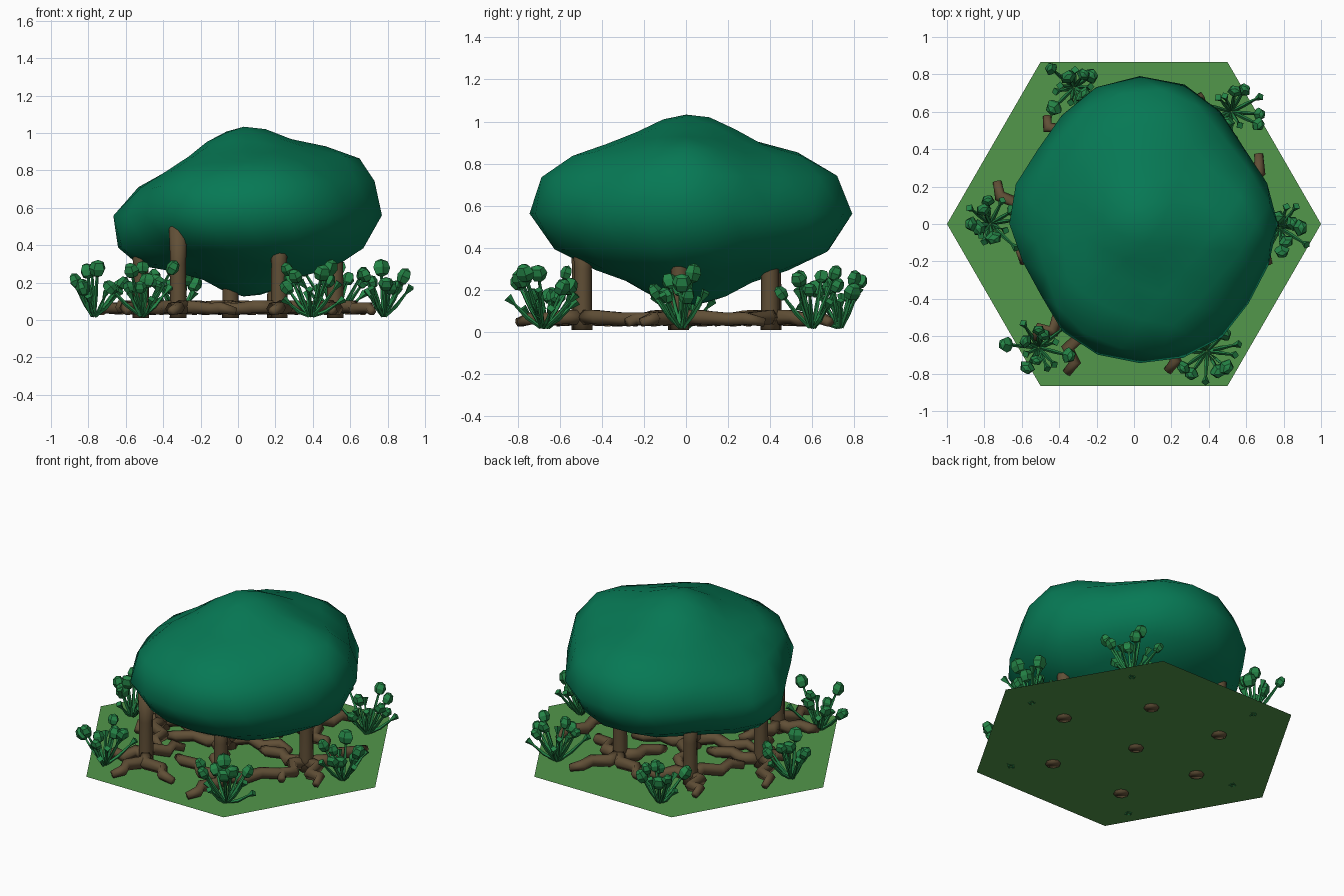
import bpy, bmesh, math, random
from mathutils import Vector, Matrix

random.seed(11)
if "Cube" in bpy.data.objects:
    bpy.data.objects.remove(bpy.data.objects["Cube"])


def material(name, rgb):
    m = bpy.data.materials.new(name)
    m.use_nodes = True
    m.diffuse_color = (*rgb, 1)
    m.node_tree.nodes["Principled BSDF"].inputs["Base Color"].default_value = (*rgb, 1)
    return m


GRASS = material("grass green", (0.085, 0.31, 0.07))
CANOPY = material("canopy green", (0.002, 0.19, 0.09))
BARK = material("bark brown", (0.118, 0.078, 0.037))
SHRUB = material("shrub green", (0.018, 0.23, 0.062))


def finish(bm, name, mat, smooth=False):
    bmesh.ops.recalc_face_normals(bm, faces=bm.faces)
    mesh = bpy.data.meshes.new(name)
    bm.to_mesh(mesh)
    bm.free()
    mesh.materials.append(mat)
    ob = bpy.data.objects.new(name, mesh)
    bpy.context.collection.objects.link(ob)
    for p in mesh.polygons:
        p.use_smooth = smooth
    return ob


def tube(bm, path, radii, sides):
    """Closed faceted tube swept along a path."""
    rings = []
    for i, p in enumerate(path):
        t = (path[min(i + 1, len(path) - 1)] - path[max(i - 1, 0)]).normalized()
        ref = Vector((1, 0, 0)) if abs(t.z) > 0.9 else Vector((0, 0, 1))
        u = t.cross(ref).normalized()
        v = t.cross(u)
        ring = []
        for k in range(sides):
            a = math.tau * k / sides
            ring.append(bm.verts.new(p + radii[i] * (u * math.cos(a) + v * math.sin(a))))
        rings.append(ring)
    for a, b in zip(rings, rings[1:]):
        for k in range(sides):
            n = (k + 1) % sides
            bm.faces.new((a[k], a[n], b[n], b[k]))
    bm.faces.new(rings[0])
    bm.faces.new(rings[-1])


def polar(angle, r, z=0.0):
    a = math.radians(angle)
    return Vector((r * math.cos(a), r * math.sin(a), z))


# Flat hexagonal ground
bm = bmesh.new()
bm.faces.new([bm.verts.new(polar(60 * k, 1, 0.02)) for k in range(6)])
finish(bm, "ground_tile", GRASS)

# Lumpy canopy: a coarse sphere pushed out to a soft union of ellipsoids
lumps = [  # centre, radii
    ((0.06, 0.02, 0.58), (0.40, 0.42, 0.46)),
    ((0.47, 0.0, 0.60), (0.33, 0.38, 0.34)),
    ((-0.40, 0.04, 0.50), (0.32, 0.36, 0.25)),
    ((0.05, -0.40, 0.59), (0.56, 0.38, 0.27)),
    ((0.05, 0.45, 0.58), (0.48, 0.38, 0.29)),
    ((0.22, -0.22, 0.58), (0.42, 0.42, 0.33)),
    ((0.22, 0.25, 0.57), (0.39, 0.40, 0.29)),
    ((-0.14, 0.24, 0.56), (0.40, 0.40, 0.29)),
    ((-0.12, -0.15, 0.58), (0.38, 0.38, 0.30)),
]
core = Vector((0.03, 0.0, 0.56))


def ray_exit(d, centre, radii):
    o = Vector([(core[i] - centre[i]) / radii[i] for i in range(3)])
    e = Vector([d[i] / radii[i] for i in range(3)])
    a, b, c = e.dot(e), o.dot(e), o.dot(o) - 1
    disc = b * b - a * c
    return max(0.0, (-b + math.sqrt(disc)) / a) if disc > 0 else 0.0


bm = bmesh.new()
bmesh.ops.create_icosphere(bm, subdivisions=3, radius=1)
for v in bm.verts:
    d = v.co.normalized()
    reach = sum(ray_exit(d, *l) ** 14 for l in lumps) ** (1 / 14)
    v.co = core + d * reach * 1.01
bmesh.ops.smooth_vert(bm, verts=bm.verts, factor=0.5,
                      use_axis_x=True, use_axis_y=True, use_axis_z=True)
finish(bm, "canopy", CANOPY, smooth=True)

# Trunks with long crooked surface roots
trunks = [  # position, root angles and lengths
    (-0.04, -0.03, ((20, 0.38), (110, 0.36), (200, 0.4), (290, 0.34))),
    (0.52, -0.03, ((320, 0.27), (68, 0.43), (175, 0.36), (265, 0.25))),
    (0.20, 0.40, ((62, 0.33), (150, 0.35), (330, 0.33), (240, 0.3))),
    (-0.32, 0.41, ((135, 0.22), (20, 0.35), (250, 0.38))),
    (-0.52, -0.04, ((131, 0.34), (244, 0.18), (10, 0.35), (300, 0.33))),
    (-0.32, -0.50, ((265, 0.3), (205, 0.24), (73, 0.28), (330, 0.35))),
    (0.22, -0.49, ((165, 0.42), (48, 0.45), (265, 0.3))),
]
for n, (x, y, roots) in enumerate(trunks):
    base = Vector((x, y, 0))
    bm = bmesh.new()
    heights = [0.01, 0.1, 0.3, 0.5]
    tube(bm, [base + Vector((0, 0, h)) for h in heights], [0.045, 0.044, 0.042, 0.05], 8)
    for k, (angle, length) in enumerate(roots):
        side = polar(angle + 90, 0.05 * (-1) ** k)
        path = [base + Vector((0, 0, 0.07)),
                base + polar(angle, length * 0.3, 0.07) + side,
                base + polar(angle, length * 0.55, 0.06) - side * 0.4,
                base + polar(angle, length * 0.8, 0.065) + side * 0.5,
                base + polar(angle, length, 0.045) - side * 0.3]
        tube(bm, path, [0.04, 0.038, 0.036, 0.033, 0.023], 6)
    finish(bm, f"trunk_and_roots_{n + 1}", BARK, smooth=True)

# Shrubs: fanned stems ending in large faceted leaf clumps or small pointed buds
shrub_spots = [(0.78, -0.02), (0.52, 0.60), (-0.32, 0.73),
               (-0.77, 0.0), (-0.51, -0.66), (0.39, -0.68)]
for n, (x, y) in enumerate(shrub_spots):
    base = Vector((x, y, 0.02))
    bm = bmesh.new()
    for k in range(13):
        clump = k % 2 == 0
        angle = k * 137.5 + n * 60
        spread = random.uniform(0.05, 0.18)
        height = random.uniform(0.15, 0.26) if clump else random.uniform(0.07, 0.17)
        tip = base + polar(angle, spread, height)
        tip.x = max(-0.87, min(0.95, tip.x))
        tip.y = max(-0.83, min(0.83, tip.y))
        mid = base.lerp(tip, 0.5) - Vector((0, 0, 0.015))
        tube(bm, [base + polar(angle, 0.01), mid, tip], [0.008, 0.011, 0.006], 4)
        aim = (tip - mid).to_track_quat("Z", "Y").to_matrix().to_4x4()
        place = Matrix.Translation(tip) @ aim
        if clump:
            bmesh.ops.create_uvsphere(
                bm, u_segments=5, v_segments=4, radius=random.uniform(0.036, 0.05),
                matrix=place @ Matrix.Diagonal((1, 0.8, 1, 1)))
        else:
            bmesh.ops.create_cone(
                bm, cap_ends=True, segments=4, radius1=0.006, radius2=0.022,
                depth=0.05, matrix=place)
    finish(bm, f"shrub_{n + 1}", SHRUB)
